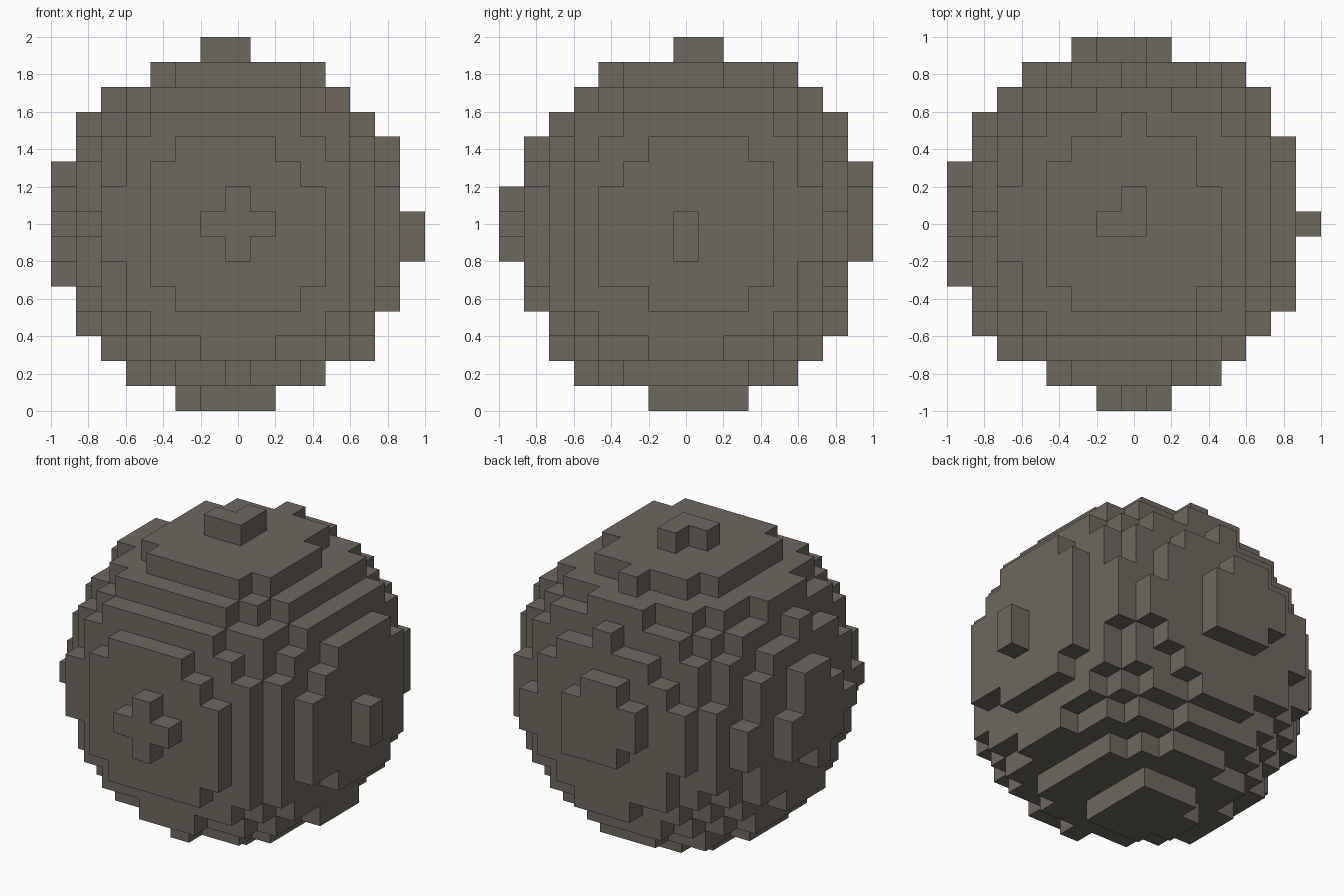
import bpy
import bmesh
from itertools import product
from mathutils import Vector

cube = bpy.data.objects.get("Cube")
if cube:
    bpy.data.objects.remove(cube, do_unlink=True)

HALF = 7                      # cells on each side of the middle cell
CELL = 2 / (2 * HALF + 1)
DRIFT = Vector((0.22, -0.2, 0.2))
LIMIT = 51.65

# Stone colour
stone = bpy.data.materials.new("warm_grey_stone")
stone.use_nodes = True
colour = (0.155, 0.138, 0.113, 1)
stone.diffuse_color = colour
stone.node_tree.nodes["Principled BSDF"].inputs["Base Color"].default_value = colour

# Slightly off-centre ball of cells
cells = set()
for cell in product(range(-HALF, HALF + 1), repeat=3):
    p = Vector(cell)
    if p.length_squared + p.dot(DRIFT) <= LIMIT:
        cells.add(cell)

# Bumps added to the caps: left side, back, bottom, top
cells |= {(-7, -2, 0), (-7, 0, 2), (-7, 1, 2), (-7, 2, -1),
          (0, 7, 2), (-1, 7, 2), (-2, 7, 1), (4, 6, 0), (4, 6, -1),
          (1, 2, -7), (-1, 2, -7), (-2, 1, -7), (0, 4, 6)}

# Chips taken out of the caps: front, top, right side, back
cells -= {(3, -6, 2), (2, -6, 3), (3, 2, 6), (1, 0, 7), (0, -1, 7),
          (7, 1, 0), (6, -2, 3), (6, -3, 2), (6, -2, -3),
          (0, 7, -2), (-6, 4, 1)}

# Skin: one square wherever a cell meets open air
bm = bmesh.new()
corners = {}


def corner(point):
    key = tuple(round(2 * v) for v in point)
    if key not in corners:
        corners[key] = bm.verts.new(point * CELL + Vector((0, 0, 1)))
    return corners[key]


for cell in sorted(cells):
    for axis, side in product(range(3), (-1, 1)):
        neighbour = list(cell)
        neighbour[axis] += side
        if tuple(neighbour) in cells:
            continue
        quad = []
        for u, v in ((-1, -1), (1, -1), (1, 1), (-1, 1)):
            point = Vector(cell)
            point[axis] += side / 2
            point[(axis + 1) % 3] += u / 2
            point[(axis + 2) % 3] += v / 2
            quad.append(corner(point))
        bm.faces.new(quad[::side])

mesh = bpy.data.meshes.new("blocky_ball")
bm.to_mesh(mesh)
bm.free()
mesh.materials.append(stone)
ball = bpy.data.objects.new("blocky_ball", mesh)
bpy.context.collection.objects.link(ball)
